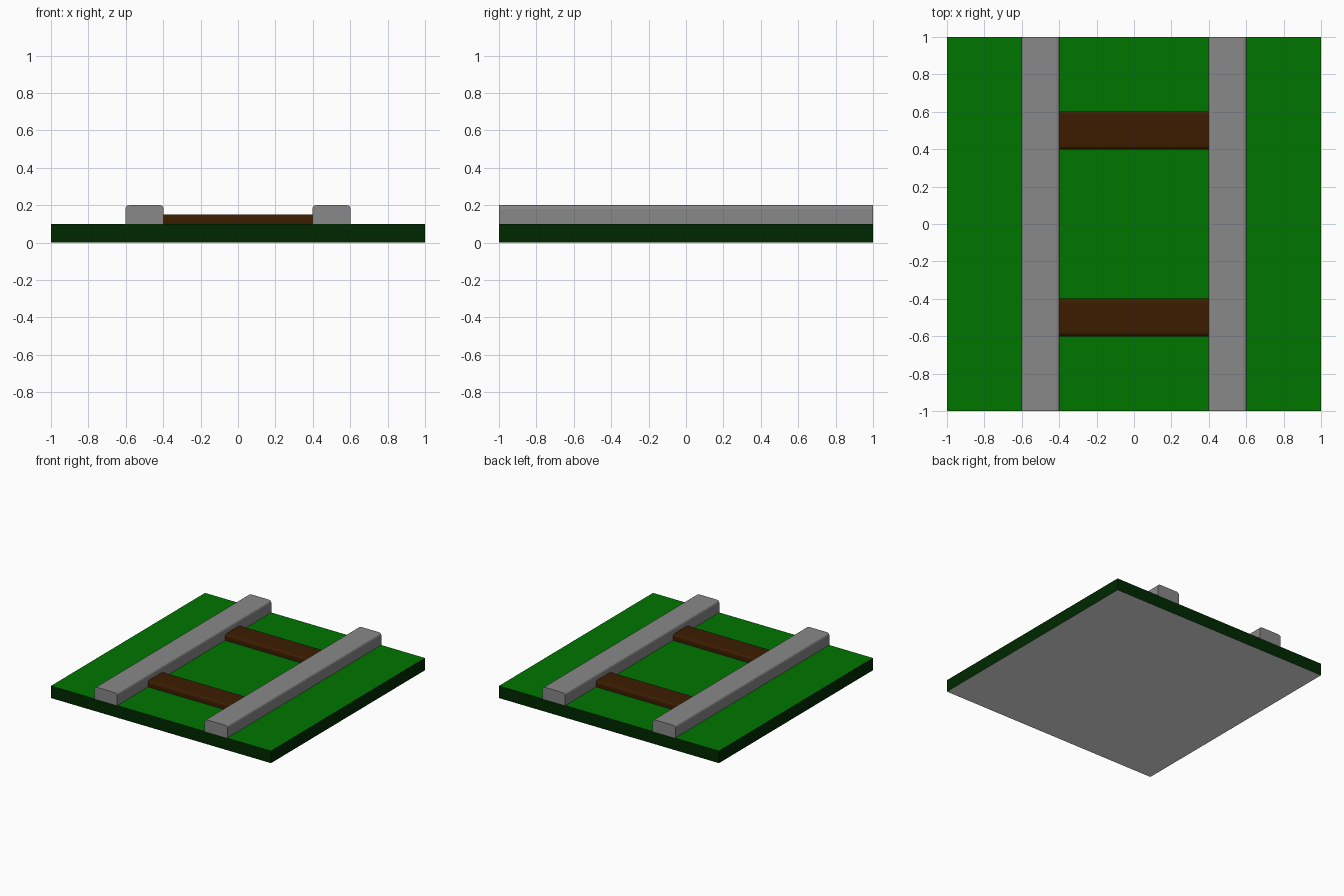
import bpy, bmesh, math
from mathutils import Matrix

if "Cube" in bpy.data.objects:
    bpy.data.objects.remove(bpy.data.objects["Cube"])


def material(name, rgb):
    m = bpy.data.materials.new(name)
    m.diffuse_color = (*rgb, 1.0)
    m.use_nodes = True
    m.node_tree.nodes["Principled BSDF"].inputs["Base Color"].default_value = m.diffuse_color
    return m


grass = material("grass green", (0.0, 0.181, 0.0))
soil = material("dark green", (0.0, 0.022, 0.0))
steel = material("grey", (0.246, 0.246, 0.246))
wood = material("dark brown", (0.045, 0.012, 0.0))
pale = material("pale grey", (0.8, 0.8, 0.8))


def add_object(name, bm, mats):
    bmesh.ops.recalc_face_normals(bm, faces=bm.faces)
    mesh = bpy.data.meshes.new(name)
    bm.to_mesh(mesh)
    bm.free()
    for m in mats:
        mesh.materials.append(m)
    obj = bpy.data.objects.new(name, mesh)
    bpy.context.collection.objects.link(obj)
    return obj


def bar(name, width, height, length, radius, place, mat, steps=3):
    """Bar along y with rounded upper long edges, resting on its base."""
    pts = [(-width / 2, 0), (width / 2, 0)]
    for side, start in ((1, 0), (-1, 90)):
        for i in range(steps + 1):
            a = math.radians(start + 90 * i / steps)
            pts.append((side * (width / 2 - radius) + radius * math.cos(a),
                        height - radius + radius * math.sin(a)))
    bm = bmesh.new()
    ends = [[bm.verts.new((x, y, z)) for x, z in pts]
            for y in (-length / 2, length / 2)]
    for end in ends:
        bm.faces.new(end)
    n = len(pts)
    for i in range(n):
        j = (i + 1) % n
        bm.faces.new((ends[0][i], ends[0][j], ends[1][j], ends[1][i]))
    bm.transform(place)
    return add_object(name, bm, [mat])


# Ground slab: green top, dark sides, pale underside
bm = bmesh.new()
bmesh.ops.create_cube(bm, size=1, matrix=Matrix.Translation((0, 0, 0.05))
                      @ Matrix.Diagonal((2, 2, 0.1, 1)))
bm.normal_update()
for f in bm.faces:
    f.material_index = 0 if f.normal.z > 0.5 else 2 if f.normal.z < -0.5 else 1
add_object("ground_slab", bm, [grass, soil, pale])

# Two rails along the full length
for side, x in (("left", -0.5), ("right", 0.5)):
    bar(f"{side}_rail", 0.205, 0.1, 2.0, 0.02,
        Matrix.Translation((x, 0, 0.1)), steel)

# Two sleepers between the rails
for side, y in (("front", -0.5), ("back", 0.5)):
    bar(f"{side}_sleeper", 0.202, 0.05, 0.8, 0.02,
        Matrix.Translation((0, y, 0.1)) @ Matrix.Rotation(math.pi / 2, 4, 'Z'),
        wood)
